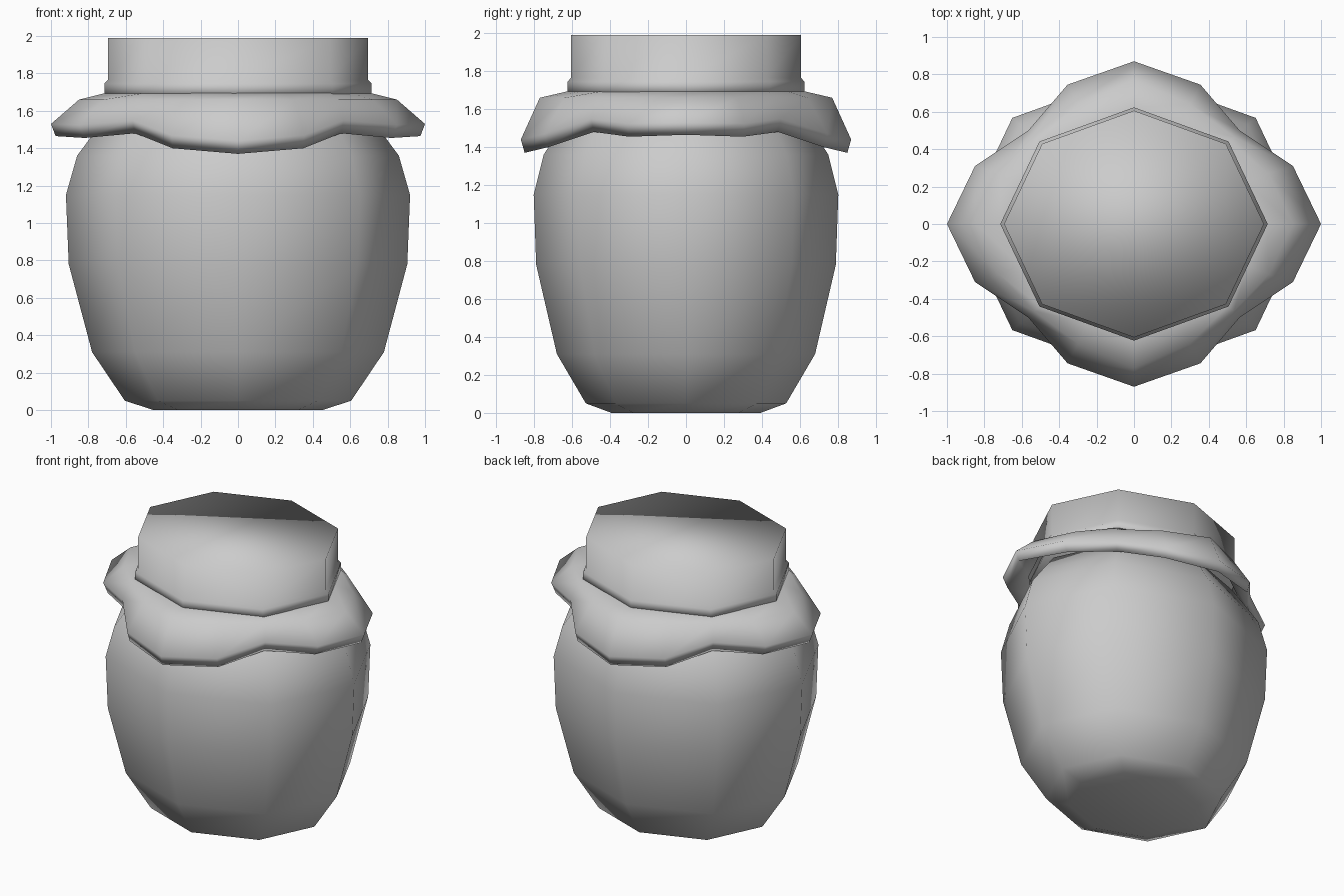
import bpy
import bmesh
import math

if "Cube" in bpy.data.objects:
    bpy.data.objects.remove(bpy.data.objects["Cube"])

DEPTH = 0.872  # the jar is slightly narrower front to back


def loft(name, rings, cap_start=False, cap_end=False):
    """Skin a list of equal-length point rings, smooth shaded."""
    bm = bmesh.new()
    loops = [[bm.verts.new(p) for p in ring] for ring in rings]
    n = len(loops[0])
    for a, b in zip(loops, loops[1:]):
        for i in range(n):
            j = (i + 1) % n
            bm.faces.new((a[i], a[j], b[j], b[i]))
    if cap_start:
        bm.faces.new(loops[0][::-1])
    if cap_end:
        bm.faces.new(loops[-1])
    for f in bm.faces:
        f.smooth = True
    mesh = bpy.data.meshes.new(name)
    bm.to_mesh(mesh)
    bm.free()
    obj = bpy.data.objects.new(name, mesh)
    bpy.context.collection.objects.link(obj)
    return obj


def octagon(r, z):
    return [(r * math.cos(i * math.pi / 4), DEPTH * r * math.sin(i * math.pi / 4), z)
            for i in range(8)]


def mirrored(quarter):
    """Five points from +x to +y, mirrored to a full ring of 16."""
    half = quarter + [(-x, y, z) for x, y, z in quarter[-2::-1]]
    return half + [(x, -y, z) for x, y, z in half[-2:0:-1]]


# Jar body
body = [(0.45, 0.0), (0.605, 0.05), (0.78, 0.31), (0.905, 0.78), (0.92, 1.15),
        (0.86, 1.36), (0.775, 1.475), (0.68, 1.60)]
loft("jar_body", [octagon(r, z) for r, z in body], cap_start=True, cap_end=True)

# Lid with a small flange at its foot
lid = [(0.715, 1.68), (0.715, 1.745), (0.695, 1.765), (0.695, 1.99)]
loft("lid", [octagon(r, z) for r, z in lid], cap_start=True, cap_end=True)

# Scalloped cloth cover, from the lid outwards, then the hem tucked back under
cloth = [
    [(0.71, 0, 1.695), (0.605, 0.22, 1.695), (0.50, 0.44, 1.695), (0.25, 0.53, 1.695), (0, 0.62, 1.695)],
    [(0.85, 0, 1.66), (0.72, 0.27, 1.66), (0.535, 0.465, 1.66), (0.30, 0.64, 1.66), (0, 0.77, 1.66)],
    [(1.0, 0, 1.53), (0.85, 0.31, 1.525), (0.565, 0.50, 1.55), (0.355, 0.745, 1.47), (0, 0.87, 1.44)],
    [(0.975, 0, 1.465), (0.82, 0.30, 1.455), (0.55, 0.485, 1.48), (0.35, 0.725, 1.40), (0, 0.85, 1.37)],
    [(0.80, 0, 1.57), (0.68, 0.25, 1.57), (0.50, 0.44, 1.57), (0.28, 0.60, 1.57), (0, 0.70, 1.57)],
]
rings = [mirrored(q) for q in cloth]
loft("cloth_cover", rings[::-1], cap_end=True)
